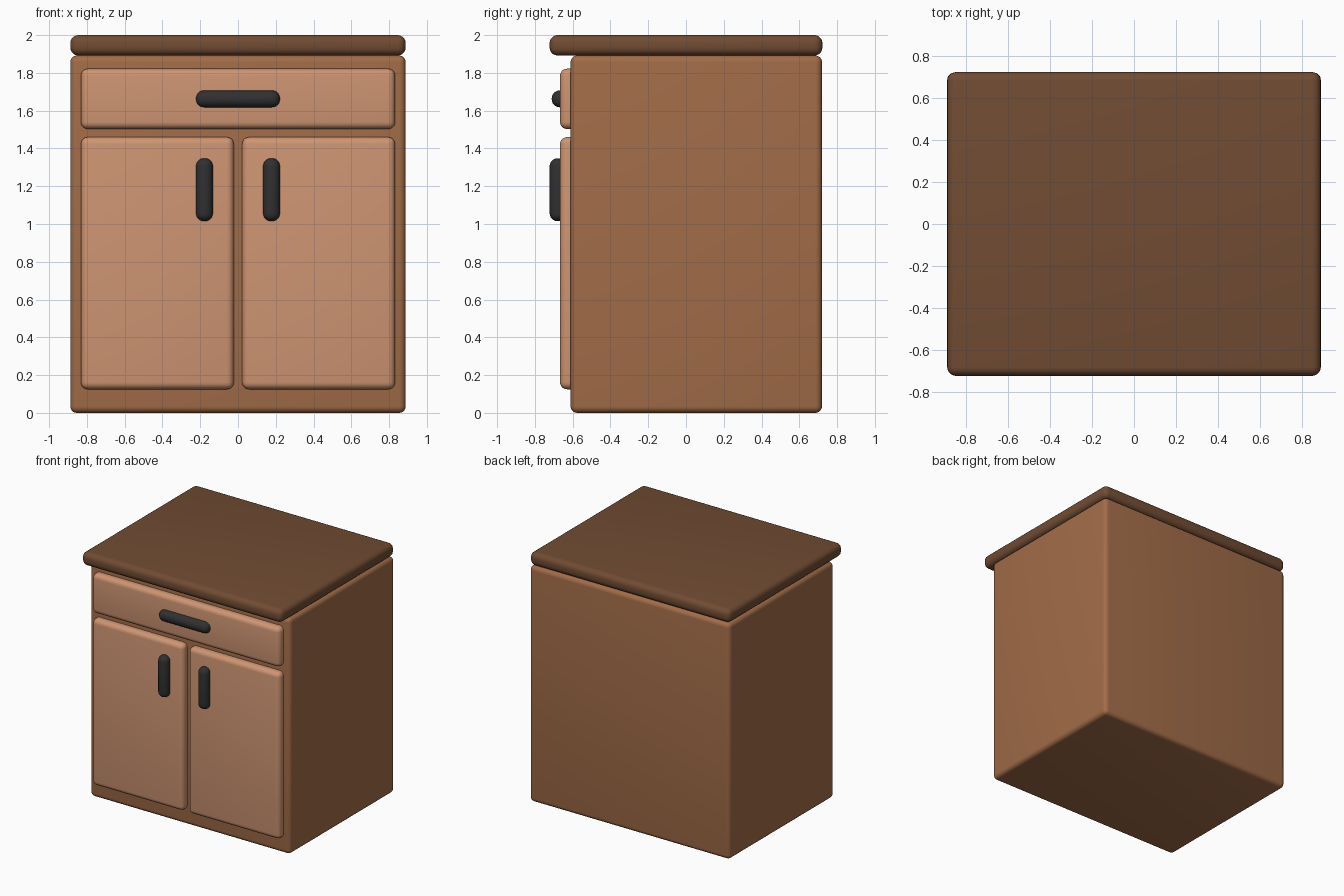
import bpy, bmesh

if "Cube" in bpy.data.objects:
    bpy.data.objects.remove(bpy.data.objects["Cube"])


def material(name, color):
    m = bpy.data.materials.new(name)
    m.diffuse_color = (*color, 1)
    m.use_nodes = True
    m.node_tree.nodes["Principled BSDF"].inputs["Base Color"].default_value = m.diffuse_color
    return m


WOOD = material("wood", (0.36, 0.15, 0.065))
PANEL = material("light_wood", (0.62, 0.30, 0.17))
DARK = material("dark_wood", (0.165, 0.072, 0.033))
BLACK = material("black", (0.03, 0.03, 0.03))


def rounded_box(name, xr, yr, zr, radius, mat, segments=5):
    """Box between the given ranges with softly rounded edges."""
    bm = bmesh.new()
    bmesh.ops.create_cube(bm, size=1)
    ranges = (xr, yr, zr)
    centre = [(a + b) / 2 for a, b in ranges]
    for v in bm.verts:
        for i, (a, b) in enumerate(ranges):
            v.co[i] *= b - a
    bmesh.ops.bevel(bm, geom=bm.edges[:], offset=radius, segments=segments,
                    profile=0.5, affect='EDGES')
    mesh = bpy.data.meshes.new(name)
    bm.to_mesh(mesh)
    bm.free()
    mesh.materials.append(mat)
    obj = bpy.data.objects.new(name, mesh)
    obj.location = centre
    bpy.context.collection.objects.link(obj)
    bpy.ops.object.select_all(action='DESELECT')
    obj.select_set(True)
    bpy.context.view_layer.objects.active = obj
    bpy.ops.object.shade_smooth_by_angle()
    return obj


# Carcass and worktop
rounded_box("cabinet_body", (-0.888, 0.888), (-0.611, 0.72), (0, 1.892), 0.035, WOOD)
rounded_box("worktop", (-0.888, 0.888), (-0.722, 0.722), (1.892, 2.0), 0.042, DARK)

# Drawer and its pull
rounded_box("drawer_front", (-0.832, 0.832), (-0.667, -0.555), (1.503, 1.822), 0.037, PANEL)
rounded_box("drawer_handle", (-0.222, 0.222), (-0.711, -0.622), (1.618, 1.707), 0.042, BLACK, 6)

# Pair of doors with upright pulls
for side, s in (("left", -1), ("right", 1)):
    rounded_box(side + "_door", sorted((s * 0.022, s * 0.832)), (-0.667, -0.555),
                (0.125, 1.46), 0.037, PANEL)
    rounded_box(side + "_door_handle", sorted((s * 0.133, s * 0.222)), (-0.722, -0.633),
                (1.015, 1.348), 0.042, BLACK, 6)
